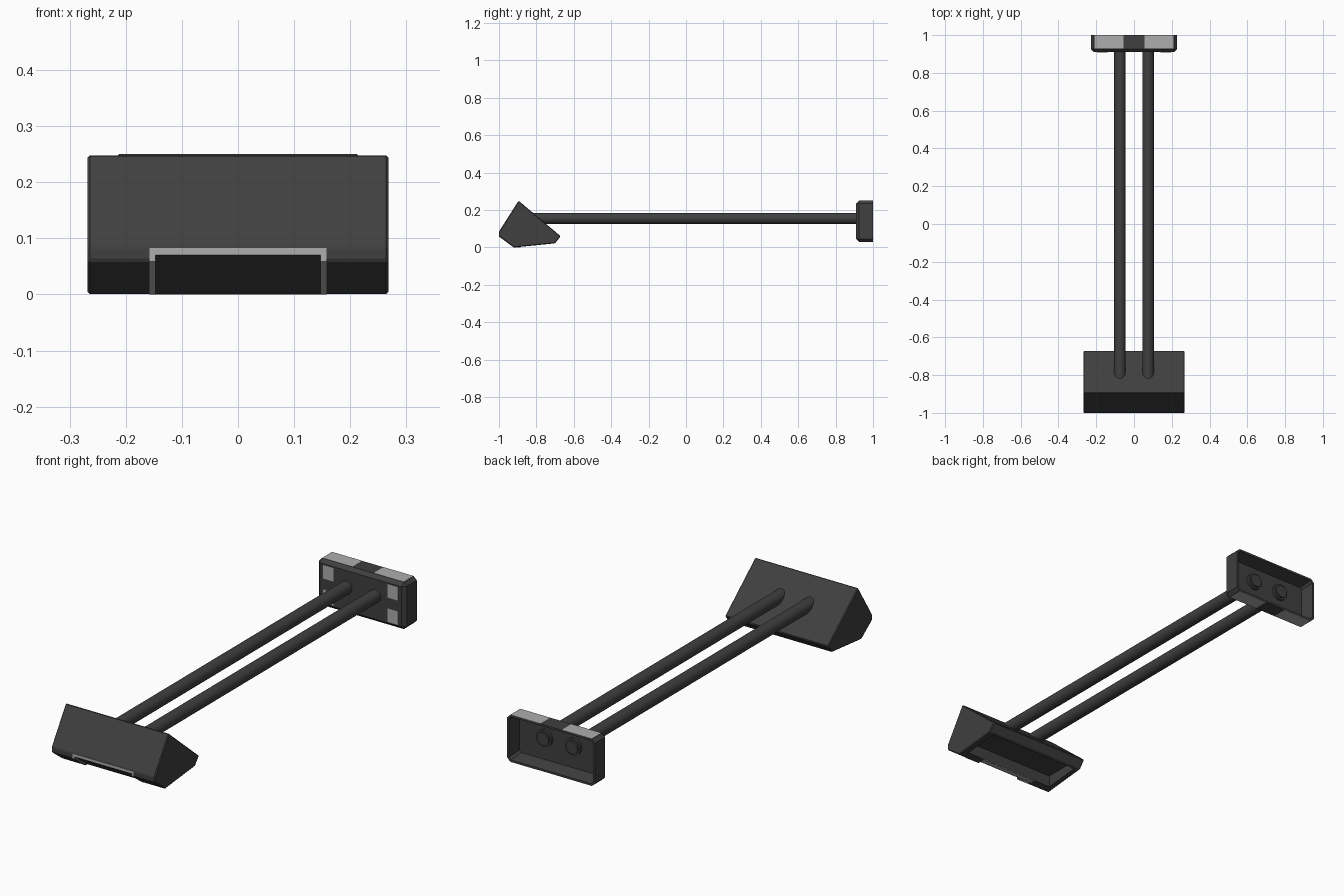
import bpy
import bmesh
from mathutils import Vector

cube = bpy.data.objects.get("Cube")
if cube:
    bpy.data.objects.remove(cube, do_unlink=True)


def make_material(name, value):
    mat = bpy.data.materials.new(name)
    mat.use_nodes = True
    colour = (value, value, value, 1)
    mat.diffuse_color = colour
    mat.node_tree.nodes["Principled BSDF"].inputs["Base Color"].default_value = colour
    return mat


DARK = make_material("dark grey metal", 0.05)
LIGHT = make_material("light grey", 0.42)


def finish(name, bm, mat):
    bmesh.ops.recalc_face_normals(bm, faces=bm.faces)
    mesh = bpy.data.meshes.new(name)
    bm.to_mesh(mesh)
    bm.free()
    mesh.materials.append(mat)
    obj = bpy.data.objects.new(name, mesh)
    bpy.context.collection.objects.link(obj)
    return obj


def prism(name, profile, x0, x1, mat, bevel=0):
    """Extrude a (y, z) profile along x."""
    bm = bmesh.new()
    face = bm.faces.new([bm.verts.new((x0, y, z)) for y, z in profile])
    ext = bmesh.ops.extrude_face_region(bm, geom=[face])
    verts = [v for v in ext["geom"] if isinstance(v, bmesh.types.BMVert)]
    bmesh.ops.translate(bm, verts=verts, vec=(x1 - x0, 0, 0))
    if bevel:
        bmesh.ops.bevel(bm, geom=bm.edges[:], offset=bevel, segments=1, affect='EDGES')
    return finish(name, bm, mat)


def box(name, x, y, z, mat):
    return prism(name, [(y[0], z[0]), (y[1], z[0]), (y[1], z[1]), (y[0], z[1])], x[0], x[1], mat)


def cut(obj, cutter):
    mod = obj.modifiers.new("cut", 'BOOLEAN')
    mod.operation = 'DIFFERENCE'
    mod.solver = 'EXACT'
    mod.object = cutter
    bpy.context.view_layer.objects.active = obj
    bpy.ops.object.modifier_apply(modifier=mod.name)
    bpy.data.objects.remove(cutter, do_unlink=True)


def cylinder(name, x, y0, y1, radius):
    bpy.ops.mesh.primitive_cylinder_add(vertices=32, radius=radius, depth=y1 - y0,
                                        location=(x, (y0 + y1) / 2, 0.155),
                                        rotation=(1.570796, 0, 0))
    obj = bpy.context.object
    obj.name = name
    obj.data.materials.append(DARK)
    bpy.ops.object.shade_smooth_by_angle()
    return obj


# Wedge-shaped head with a shallow front notch and a hollow underside
head = prism("head", [(-0.895, 0.25), (-1, 0.085), (-1, 0.06), (-0.92, 0),
                      (-0.70, 0.022), (-0.67, 0.06)], -0.268, 0.268, DARK, 0.004)
cut(head, prism("notch_cutter", [(-1.01, 0.0775), (-0.90, -0.005), (-1.01, -0.1)],
                -0.147, 0.147, DARK))
cut(head, box("hollow_cutter", (-0.24, 0.24), (-0.885, -0.71), (-0.1, 0.06), DARK))

# Light trim around the notch
box("trim_top", (-0.158, 0.158), (-1.001, -0.994), (0.07, 0.083), LIGHT)
box("trim_inner", (-0.147, 0.147), (-0.906, -0.886), (0, 0.008), LIGHT)
for side, s in (("left", 1), ("right", -1)):
    prism("trim_" + side, [(-1.001, 0.083), (-1.001, 0.059), (-0.921, 0),
                           (-0.915, 0.006), (-0.992, 0.066), (-0.992, 0.083)],
          s * 0.147, s * 0.158, LIGHT)

# Chamfered mounting plate, open at the back
bm = bmesh.new()
bmesh.ops.create_cube(bm, size=1)
bmesh.ops.scale(bm, verts=bm.verts, vec=(0.456, 0.09, 0.22))
bmesh.ops.translate(bm, verts=bm.verts, vec=(0, 0.955, 0.14))
edges = [e for e in bm.edges if any(v.co.y < 0.95 for v in e.verts)]
bmesh.ops.bevel(bm, geom=edges, offset=0.016, segments=1, affect='EDGES')
back = max(bm.faces, key=lambda f: f.calc_center_median().y)
bmesh.ops.inset_region(bm, faces=[back], thickness=0.01)
floor = bmesh.ops.extrude_discrete_faces(bm, faces=[back])["faces"][0]
for v in floor.verts:
    v.co = Vector((v.co.x * 0.96, 0.935, 0.14 + (v.co.z - 0.14) * 0.88))
finish("mounting_plate", bm, DARK)

# Twin rods with end collars inside the plate
for side, s in (("left", 1), ("right", -1)):
    cylinder("rod_" + side, s * 0.075, -0.85, 0.955, 0.03)
    cylinder("rod_collar_" + side, s * 0.075, 0.925, 0.947, 0.039)

# Light patches on the top, bottom and front of the plate
for side, s in (("left", 1), ("right", -1)):
    for level, z, edge in (("upper", 0.197, 0.2495), ("lower", 0.083, 0.0305)):
        name = level + "_" + side
        box("edge_patch_" + name, (s * 0.055, s * 0.21), (0.928, 1.0),
            (edge - 0.001, edge + 0.001), LIGHT)
        box("front_patch_" + name, (s * 0.141, s * 0.195), (0.9085, 0.912),
            (z - 0.032, z + 0.032), LIGHT)

# Rounded light ring on the front of the plate
bm = bmesh.new()
ring = bm.faces.new([bm.verts.new((x, 0.9085, z)) for x, z in
                     ((-0.068, 0.05), (0.068, 0.05), (0.068, 0.23), (-0.068, 0.23))])
bmesh.ops.bevel(bm, geom=bm.verts[:], offset=0.035, segments=5, affect='VERTICES')
middle = bm.faces[:]
bmesh.ops.inset_region(bm, faces=middle, thickness=0.022)
bmesh.ops.delete(bm, geom=middle, context='FACES')
ext = bmesh.ops.extrude_face_region(bm, geom=bm.faces[:])
bmesh.ops.translate(bm, vec=(0, 0.003, 0),
                    verts=[v for v in ext["geom"] if isinstance(v, bmesh.types.BMVert)])
finish("front_ring", bm, LIGHT)
